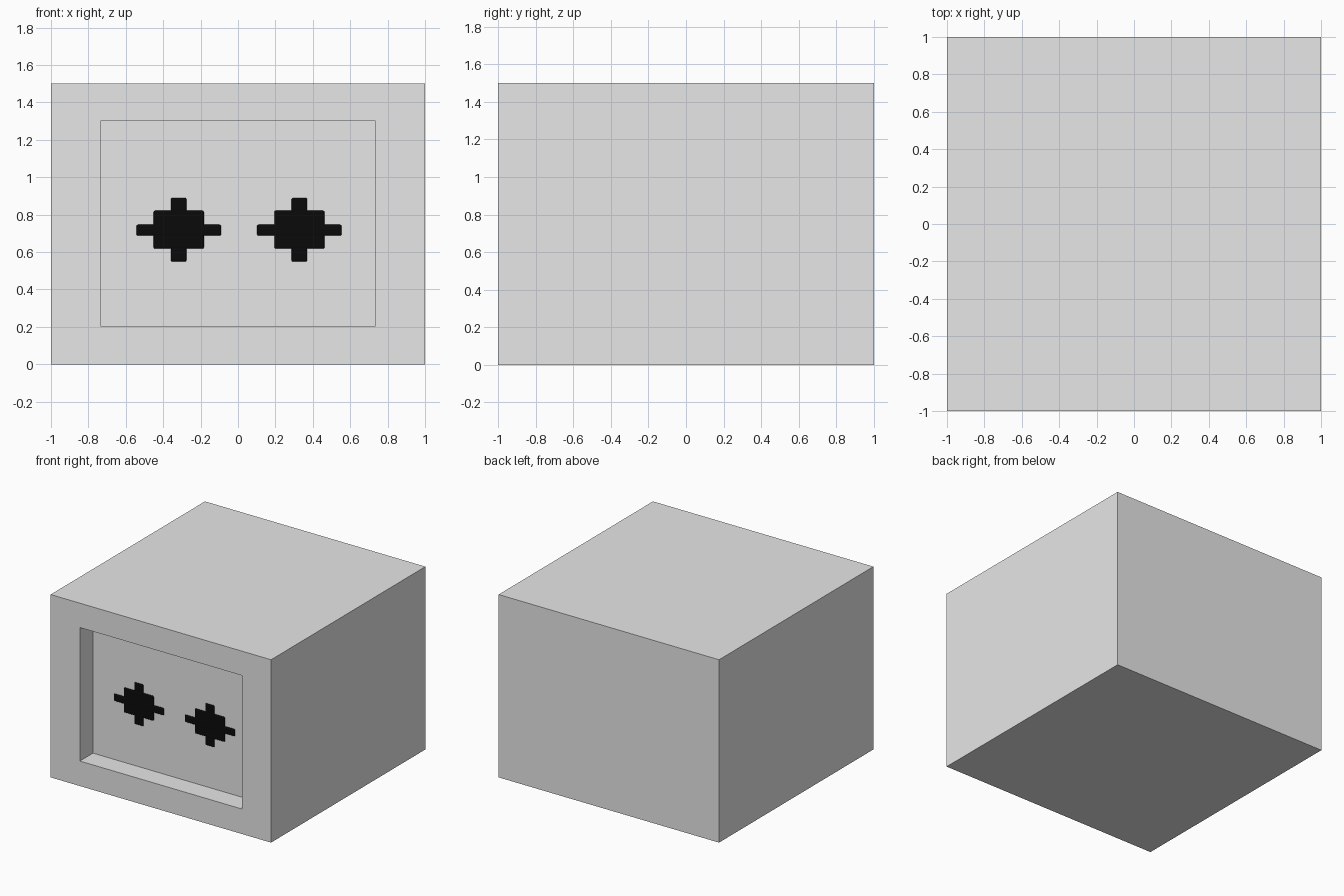
import bpy, bmesh

if "Cube" in bpy.data.objects:
    bpy.data.objects.remove(bpy.data.objects["Cube"])

def material(name, rgb):
    m = bpy.data.materials.new(name)
    m.diffuse_color = (*rgb, 1)
    m.use_nodes = True
    m.node_tree.nodes["Principled BSDF"].inputs["Base Color"].default_value = m.diffuse_color
    return m

grey = material("light grey", (0.8, 0.8, 0.8))
black = material("black", (0.003, 0.003, 0.003))

def box(bm, x0, x1, y0, y1, z0, z1, bevel=0):
    """Add a box by its limits, with optionally rounded edges."""
    geo = bmesh.ops.create_cube(bm, size=1)["verts"]
    for v in geo:
        v.co.x = x0 if v.co.x < 0 else x1
        v.co.y = y0 if v.co.y < 0 else y1
        v.co.z = z0 if v.co.z < 0 else z1
    if bevel:
        edges = list({e for v in geo for e in v.link_edges})
        bmesh.ops.bevel(bm, geom=edges, offset=bevel, segments=3,
                        profile=0.5, affect='EDGES')

def finish(bm, name, mat):
    bmesh.ops.recalc_face_normals(bm, faces=bm.faces)
    me = bpy.data.meshes.new(name)
    bm.to_mesh(me)
    bm.free()
    me.materials.append(mat)
    ob = bpy.data.objects.new(name, me)
    bpy.context.collection.objects.link(ob)
    return ob

# Housing: plain block whose front face is inset and pushed in as a screen
PANEL_Y = -0.83
bm = bmesh.new()
box(bm, -1, 1, -1, 1, 0, 1.5)
bm.normal_update()
front = min(bm.faces, key=lambda f: f.calc_center_median().y)
bmesh.ops.inset_individual(bm, faces=[front], thickness=0.2)
for v in front.verts:                      # opening in the front frame
    v.co.x = 0.735 if v.co.x > 0 else -0.735
    v.co.z = 1.3 if v.co.z > 0.75 else 0.205
new = bmesh.ops.extrude_discrete_faces(bm, faces=[front])["faces"][0]
for v in new.verts:                        # recessed panel
    v.co.y = PANEL_Y
finish(bm, "housing", grey)

# Eyes: stepped plus shapes made of three rounded blocks each
for name, cx in (("left_eye", -0.317), ("right_eye", 0.328)):
    bm = bmesh.new()
    for i, (hw, z0, z1) in enumerate(((0.226, 0.688, 0.746),
                                      (0.134, 0.618, 0.821),
                                      (0.041, 0.548, 0.890))):
        d = 0.009 - 0.001 * i              # tiny step avoids coplanar fronts
        box(bm, cx - hw, cx + hw, PANEL_Y - d, PANEL_Y + 0.012, z0, z1, 0.008)
    finish(bm, name, black)
